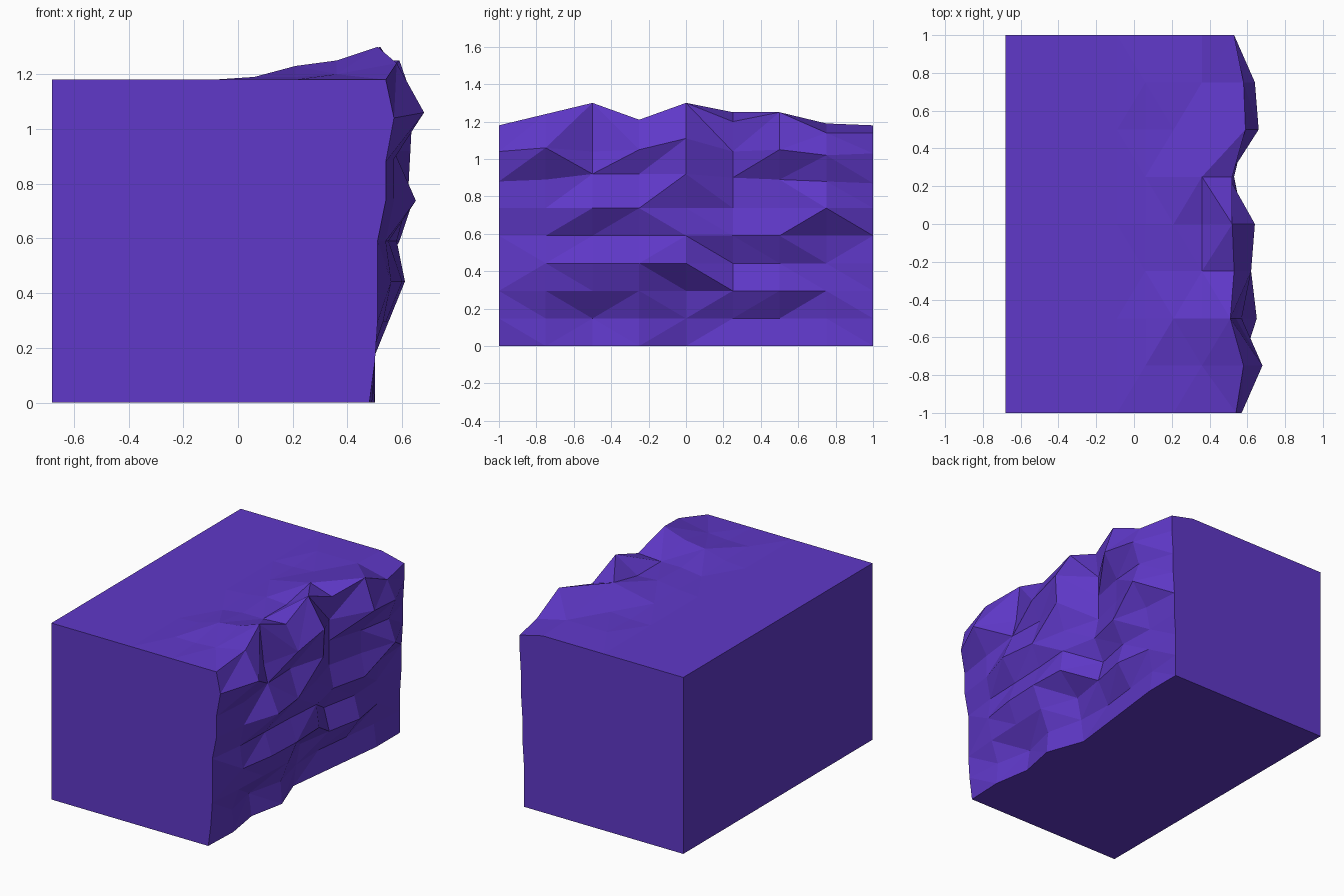
import bpy
import bmesh

default_cube = bpy.data.objects.get("Cube")
if default_cube:
    bpy.data.objects.remove(default_cube, do_unlink=True)

COLUMNS = 9
BACK = -0.68
TOP = 1.18
STEP = TOP / (COLUMNS - 1)

# Rock face: how far each row of points sticks out, bottom to top (hundredths)
cliff_depth = [
    (48, 49, 45, 50, 41, 44, 47, 50, 50),
    (50, 48, 43, 49, 43, 42, 45, 48, 50),
    (51, 53, 54, 55, 46, 50, 55, 51, 50),
    (51, 56, 60, 61, 60, 46, 51, 50, 51),
    (51, 54, 55, 56, 58, 53, 59, 53, 51),
    (54, 57, 65, 62, 57, 50, 56, 64, 52),
    (54, 57, 57, 56, 63, 50, 56, 59, 52),
    (57, 68, 54, 62, 64, 50, 66, 64, 53),
    (54, 58, 51, 53, 52, 52, 59, 58, 53),
]
# Uneven heights of the upper rock rows (hundredths)
uneven_height = {
    6: (88, 89, 92, 92, 92, 90, 89, 88, 87),
    7: (104, 106, 104, 105, 111, 104, 105, 102, 103),
    8: (118, 124, 130, 121, 130, 120, 125, 114, 114),
}
# Ripples on the top behind the rim: distance forward and rise (hundredths)
ripples = [
    (0.36, (0, 2, 7, 2, 2, 7, 4, 1, 0)),
    (0.21, (0, 1, 5, 2, 3, 4, 1, 1, 0)),
    (0.06, (0, 1, 1, 0, 1, 1, 0, 1, 0)),
    (-0.09, (0,) * COLUMNS),
]
# Fold direction of each facet pair: R rises to the right, L to the left
folds = [
    "LRLRRLRL", "LLRLRRRL", "RLLLLRLL", "LRLRLLLR",
    "RRRLLLRL", "LRLRLRLL", "RLRRLRRL", "RRLRLRRL",
    "RLRLRLRL", "LRLRLRLR", "RLRLRLRL", "LRLRLRLR",
]


def make_material(name, colour):
    mat = bpy.data.materials.new(name)
    mat.use_nodes = True
    mat.diffuse_color = colour
    for node in mat.node_tree.nodes:
        if node.type == 'BSDF_PRINCIPLED':
            node.inputs["Base Color"].default_value = colour
            node.inputs["Roughness"].default_value = 0.8
    return mat


def add_row(bm, xs, zs):
    """One line of points running from front to back."""
    return [bm.verts.new((x, -1 + 2 * i / (COLUMNS - 1), z))
            for i, (x, z) in enumerate(zip(xs, zs))]


def bridge(bm, low, high, pattern=None):
    """Join two lines of points with folded facets or plain quads."""
    for j in range(COLUMNS - 1):
        a, b, c, d = low[j], low[j + 1], high[j + 1], high[j]
        if pattern is None:
            bm.faces.new((a, b, c, d))
        elif pattern[j] == "R":
            bm.faces.new((a, b, c))
            bm.faces.new((a, c, d))
        else:
            bm.faces.new((a, b, d))
            bm.faces.new((b, c, d))


bm = bmesh.new()
rows = []

# Craggy face
for r, depths in enumerate(cliff_depth):
    if r in uneven_height:
        heights = [h / 100 for h in uneven_height[r]]
    else:
        heights = [r * STEP] * COLUMNS
    rows.append(add_row(bm, [d / 100 for d in depths], heights))

# Rippled top
for x, rises in ripples:
    rows.append(add_row(bm, [x] * COLUMNS, [TOP + h / 100 for h in rises]))

# Flat back edges
for z in (TOP, 0):
    rows.append(add_row(bm, [BACK] * COLUMNS, [z] * COLUMNS))

# Skin over the rock, the top and the flat back
for i in range(len(rows) - 1):
    bridge(bm, rows[i], rows[i + 1], folds[i] if i < len(folds) else None)

# Flat underside and the two flat ends
bm.faces.new(rows[0] + rows[-1][::-1])
for end in (0, -1):
    bm.faces.new([row[end] for row in rows])
bmesh.ops.recalc_face_normals(bm, faces=bm.faces)

mesh = bpy.data.meshes.new("cliff_block")
bm.to_mesh(mesh)
bm.free()
mesh.materials.append(make_material("violet_rock", (0.115, 0.04, 0.58, 1)))

cliff_block = bpy.data.objects.new("cliff_block", mesh)
bpy.context.collection.objects.link(cliff_block)
